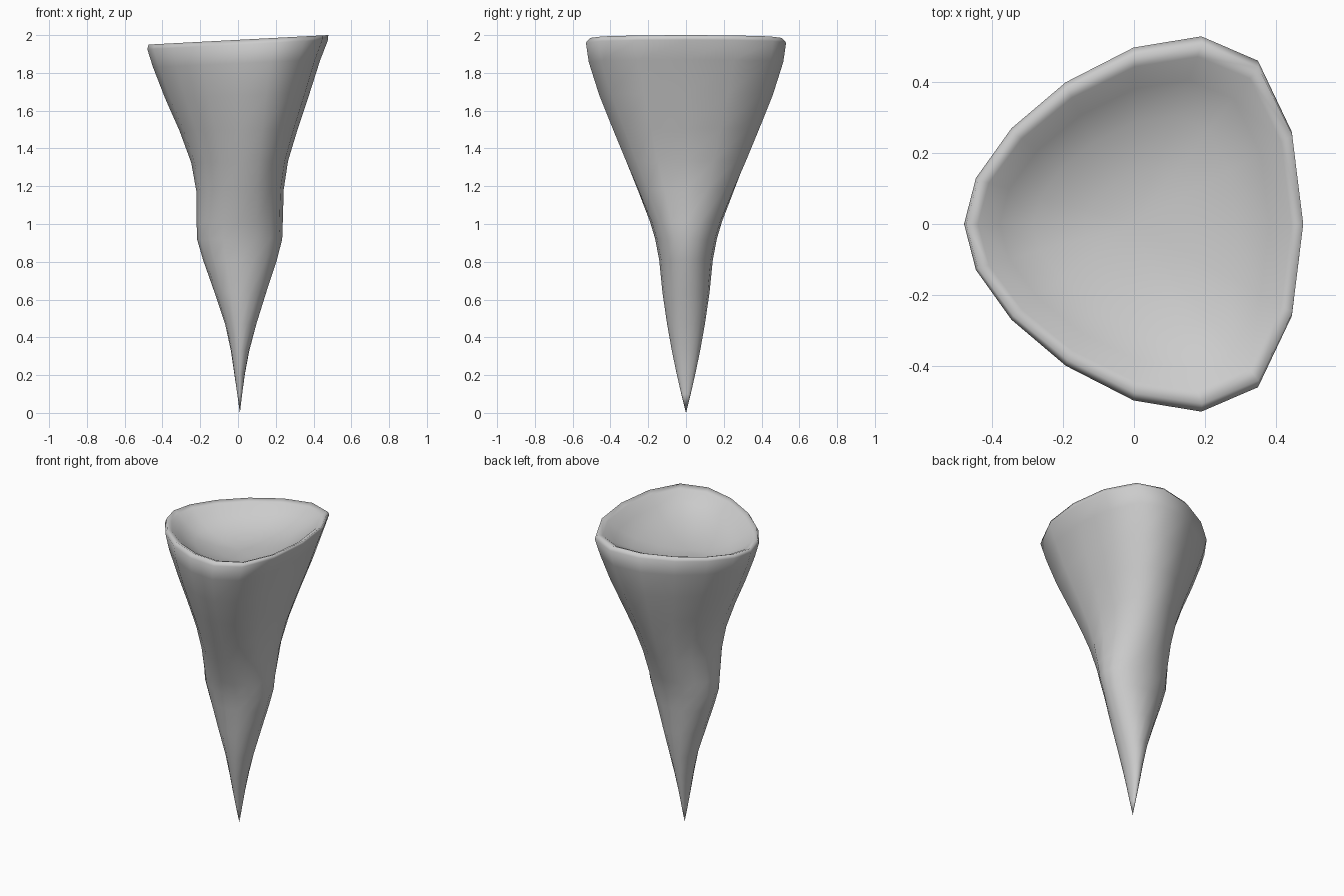
import bpy, bmesh, math

if "Cube" in bpy.data.objects:
    bpy.data.objects.remove(bpy.data.objects["Cube"])

N = 16
# half outline of the rounded-triangle rim (unit box), right to left
HALF = [(1, 0), (.935, .49), (.735, .87), (.4, 1), (0, .94), (-.4, .755),
        (-.72, .51), (-.93, .245), (-1, 0)]
EGG = HALF + [(x, -y) for x, y in HALF[-2:0:-1]]
OVAL = [(math.cos(i * math.tau / N), math.sin(i * math.tau / N)) for i in range(N)]

# outer wall: height, left x, right x, half depth, share of rim outline, tilt
WALL = [(.1, -.004, .022, .025, 0, 0), (.21, -.02, .037, .05, 0, 0),
        (.33, -.038, .06, .075, 0, 0), (.47, -.068, .097, .1, 0, 0),
        (.64, -.125, .15, .125, 0, 0), (.81, -.185, .206, .142, 0, 0),
        (.92, -.217, .234, .164, .1, 0), (1.01, -.219, .237, .192, .2, 0),
        (1.18, -.221, .242, .262, .45, .003), (1.33, -.248, .265, .325, .65, .004),
        (1.5, -.31, .317, .393, .8, .006), (1.68, -.387, .379, .462, .95, .012),
        (1.85, -.45, .436, .515, 1, .02), (1.95, -.48, .477, .53, 1, .025)]
RIM = (1.975, -.474, .478, .508, 1, .025)
# hollow top: scale of rim, drop below rim
DISH = [(.93, .014), (.8, .065), (.6, .115), (.3, .15)]

bm = bmesh.new()


def ring(z, left, right, depth, share, tilt):
    mid, half = (left + right) / 2, (right - left) / 2
    verts = []
    for (ox, oy), (ex, ey) in zip(OVAL, EGG):
        u, v = ox + (ex - ox) * share, oy + (ey - oy) * share
        verts.append(bm.verts.new((mid + half * u, depth * v, z + tilt * u)))
    return verts


def bridge(a, b):
    for i in range(N):
        j = (i + 1) % N
        bm.faces.new((a[i], a[j], b[j], b[i]))


rings = [ring(*r) for r in WALL + [RIM]]
for s, drop in DISH:
    z, l, r, d, share, tilt = RIM
    rings.append(ring(z - drop, l * s, r * s, d * s, share, tilt * s))
for a, b in zip(rings, rings[1:]):
    bridge(a, b)

# pointed tip and bottom of the hollow
tip = bm.verts.new((.01, 0, 0))
centre = bm.verts.new((0, 0, RIM[0] - .16))
for i in range(N):
    j = (i + 1) % N
    bm.faces.new((tip, rings[0][j], rings[0][i]))
    bm.faces.new((centre, rings[-1][i], rings[-1][j]))
bmesh.ops.recalc_face_normals(bm, faces=bm.faces)
for f in bm.faces:
    f.smooth = True

mesh = bpy.data.meshes.new("tapered_horn")
bm.to_mesh(mesh)
bm.free()
bpy.context.collection.objects.link(bpy.data.objects.new("tapered_horn", mesh))
